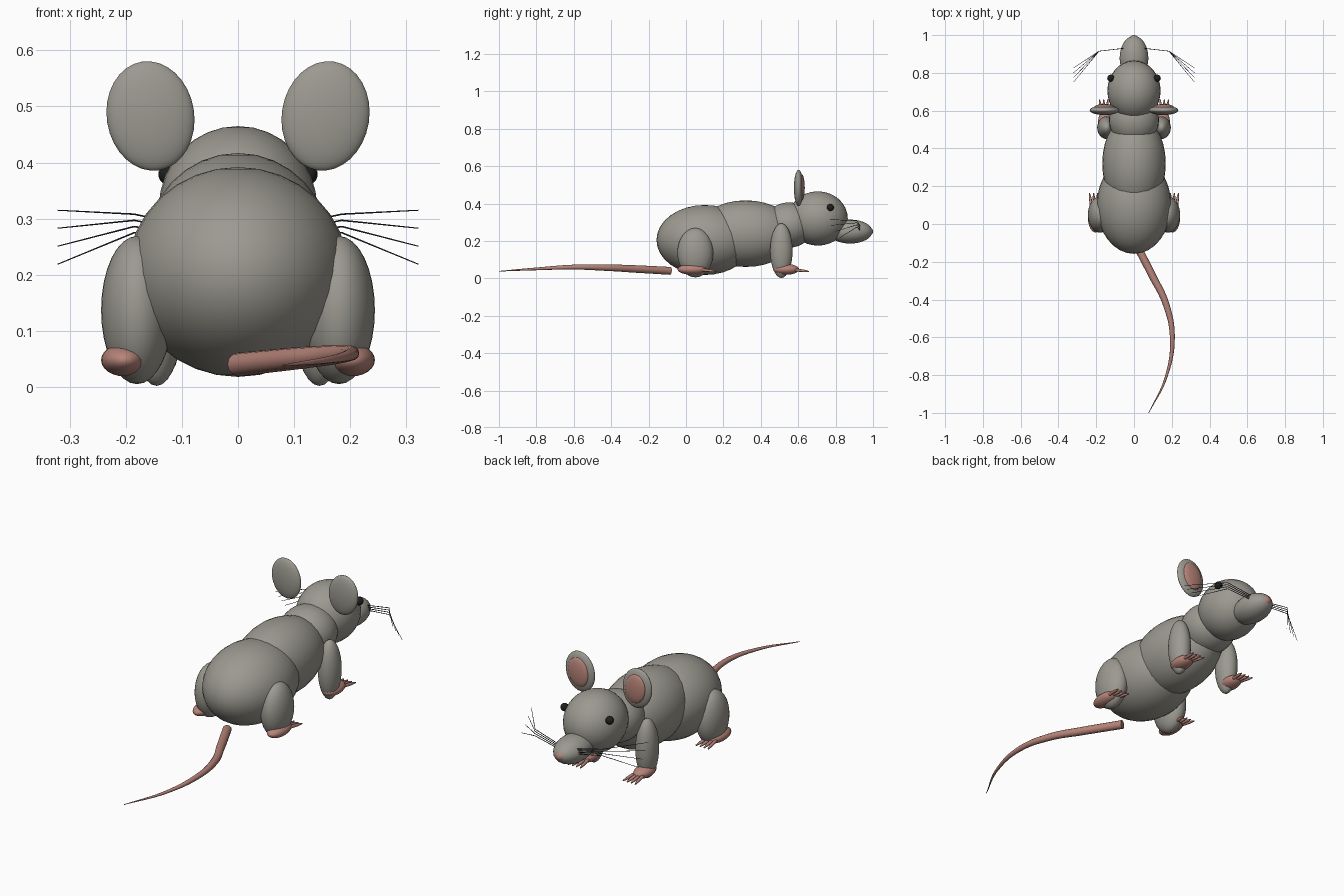
import bpy, math

if "Cube" in bpy.data.objects:
    bpy.data.objects.remove(bpy.data.objects["Cube"])


def material(name, rgb):
    m = bpy.data.materials.new(name)
    m.diffuse_color = (*rgb, 1)
    m.use_nodes = True
    m.node_tree.nodes["Principled BSDF"].inputs["Base Color"].default_value = m.diffuse_color
    return m


FUR = material("grey fur", (0.33, 0.32, 0.28))
PINK = material("pink skin", (0.47, 0.23, 0.19))
BLACK = material("black eye", (0.012, 0.015, 0.013))
WHISKER = material("dark whisker", (0.04, 0.04, 0.04))


def ellipsoid(name, loc, radii, mat, rot=(0, 0, 0), seg=32, rings=16):
    bpy.ops.mesh.primitive_uv_sphere_add(segments=seg, ring_count=rings, radius=1,
                                         location=loc, rotation=rot)
    o = bpy.context.object
    o.name = name
    o.scale = radii
    o.data.materials.append(mat)
    bpy.ops.object.shade_smooth()
    return o


def tube(name, points, mat, smooth=False, sides=2):
    """Tapered tube through (x, y, z, radius) points."""
    c = bpy.data.curves.new(name, 'CURVE')
    c.dimensions = '3D'
    c.bevel_depth = 1.0
    c.bevel_resolution = sides
    c.use_fill_caps = True
    if smooth:
        s = c.splines.new('BEZIER')
        s.bezier_points.add(len(points) - 1)
        s.resolution_u = 8
        for p, (x, y, z, r) in zip(s.bezier_points, points):
            p.co, p.radius = (x, y, z), r
            p.handle_left_type = p.handle_right_type = 'AUTO'
    else:
        s = c.splines.new('POLY')
        s.points.add(len(points) - 1)
        for p, (x, y, z, r) in zip(s.points, points):
            p.co, p.radius = (x, y, z, 1), r
    o = bpy.data.objects.new(name, c)
    bpy.context.collection.objects.link(o)
    c.materials.append(mat)
    bpy.ops.object.select_all(action='DESELECT')
    o.select_set(True)
    bpy.context.view_layer.objects.active = o
    bpy.ops.object.convert(target='MESH')
    bpy.ops.object.shade_smooth_by_angle(angle=math.radians(50))
    return bpy.context.object


# Body
ellipsoid("rump", (0, 0.10, 0.205), (0.197, 0.258, 0.187), FUR)
ellipsoid("torso", (0, 0.32, 0.239), (0.168, 0.27, 0.178), FUR)
ellipsoid("neck", (0, 0.55, 0.285), (0.132, 0.135, 0.121), FUR)

# Head
ellipsoid("head", (0, 0.705, 0.32), (0.141, 0.16, 0.145), FUR)
ellipsoid("snout", (0, 0.878, 0.25), (0.076, 0.118, 0.064), FUR)
ellipsoid("nose", (0, 0.975, 0.25), (0.026, 0.025, 0.024), PINK, seg=24, rings=12)

# Tail
tube("tail", [(0, -0.085, 0.04, 0.021), (0.095, -0.27, 0.05, 0.02),
              (0.168, -0.42, 0.057, 0.0175), (0.203, -0.6, 0.06, 0.013),
              (0.17, -0.81, 0.05, 0.007), (0.078, -1.0, 0.038, 0.0015)],
     PINK, smooth=True, sides=4)

for side, s in (("left", -1), ("right", 1)):
    # Eye
    ellipsoid(f"{side}_eye", (s * 0.123, 0.772, 0.379), (0.019, 0.019, 0.019), BLACK,
              seg=16, rings=10)

    # Ear, leaning outward, with its pink lining on the face side
    lean = (0, s * math.radians(9), 0)
    ellipsoid(f"{side}_ear", (s * 0.156, 0.602, 0.483), (0.078, 0.025, 0.098), FUR, lean)
    ellipsoid(f"{side}_ear_lining", (s * 0.156, 0.619, 0.485), (0.054, 0.016, 0.071), PINK, lean)

    # Legs
    ellipsoid(f"{side}_front_leg", (s * 0.145, 0.51, 0.148), (0.05, 0.06, 0.146), FUR)
    ellipsoid(f"{side}_hind_leg", (s * 0.18, 0.05, 0.137), (0.064, 0.096, 0.132), FUR)

    # Paws with four splayed toes each
    for leg, px, py, length in (("front", 0.15, 0.535, 0.07), ("hind", 0.203, 0.033, 0.078)):
        ellipsoid(f"{side}_{leg}_paw", (s * px, py, 0.048), (0.041, length, 0.029), PINK,
                  seg=24, rings=12)
        for i in range(4):
            k = i - 1.5
            x, y = s * px + k * 0.014, py + length
            tube(f"{side}_{leg}_toe_{i + 1}",
                 [(x, y - 0.03, 0.046, 0.008), (x + k * 0.005, y + 0.025, 0.04, 0.007),
                  (x + k * 0.008, y + 0.053, 0.036, 0.003)], PINK)

    # Whiskers, bent back part way
    for i in range(4):
        tube(f"{side}_whisker_{i + 1}",
             [(s * 0.055, 0.93, 0.28 - i * 0.008, 0.0018),
              (s * 0.185, 0.915, 0.308 - i * 0.011, 0.0016),
              (s * 0.321, 0.75 + i * 0.025, 0.315 - i * 0.032, 0.001)], WHISKER, sides=1)
